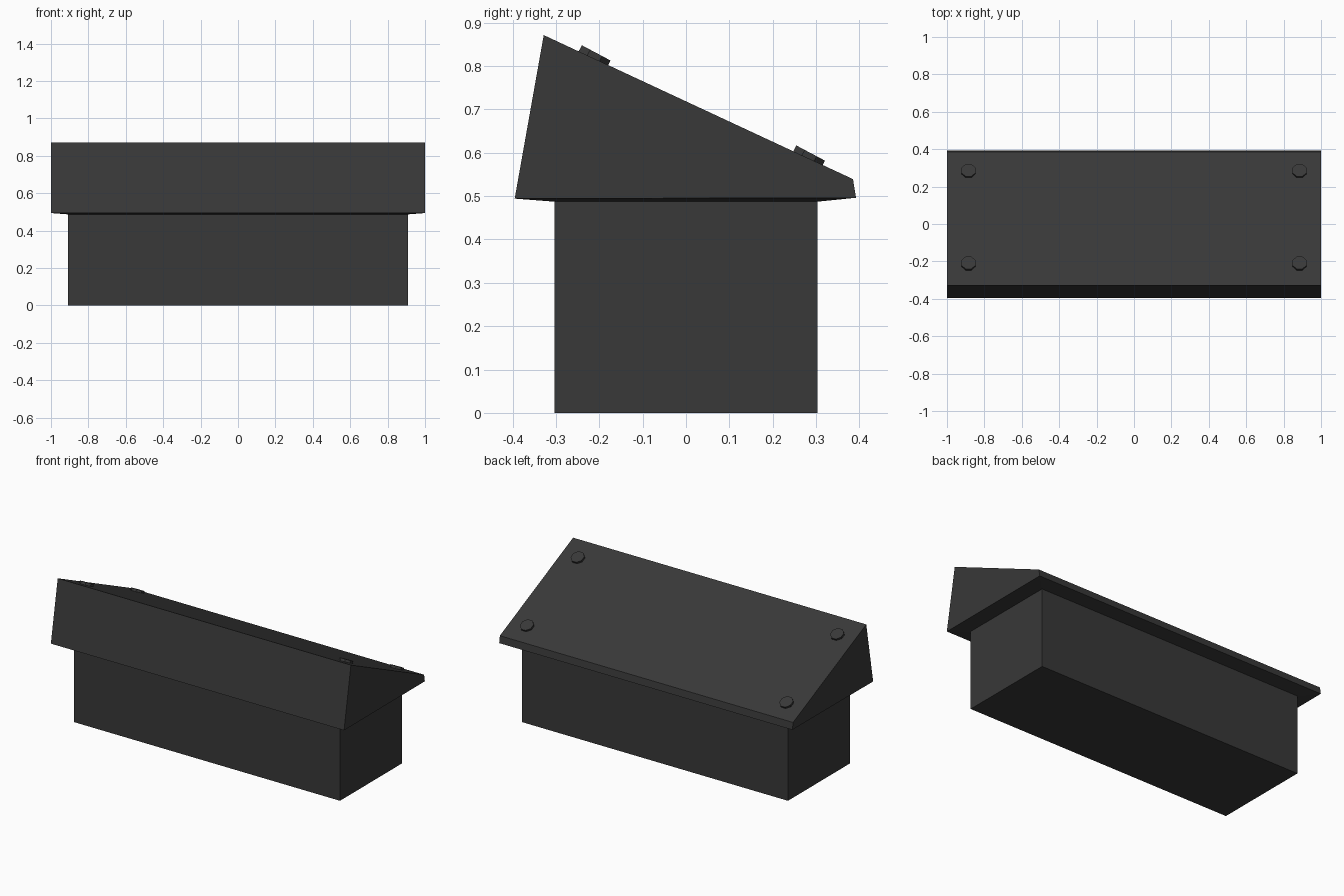
import bpy, bmesh, math
from mathutils import Matrix, Vector

if "Cube" in bpy.data.objects:
    bpy.data.objects.remove(bpy.data.objects["Cube"])

grey = bpy.data.materials.new("dark grey")
grey.diffuse_color = (0.04, 0.04, 0.04, 1)
grey.use_nodes = True
grey.node_tree.nodes["Principled BSDF"].inputs["Base Color"].default_value = grey.diffuse_color


def add_object(name, bm):
    bmesh.ops.recalc_face_normals(bm, faces=bm.faces)
    mesh = bpy.data.meshes.new(name)
    bm.to_mesh(mesh)
    bm.free()
    mesh.materials.append(grey)
    obj = bpy.data.objects.new(name, mesh)
    bpy.context.collection.objects.link(obj)
    return obj


def loft(name, sections):
    """Stack four-sided rings given as (half width, front y, front z, back y, back z)."""
    bm = bmesh.new()
    rings = [[bm.verts.new(p) for p in ((-w, fy, fz), (w, fy, fz), (w, by, bz), (-w, by, bz))]
             for w, fy, fz, by, bz in sections]
    for a, b in zip(rings, rings[1:]):
        for i in range(4):
            j = (i + 1) % 4
            bm.faces.new((a[i], a[j], b[j], b[i]))
    bm.faces.new(rings[0][::-1])
    bm.faces.new(rings[-1])
    return add_object(name, bm)


# Body box, flaring out into the overhanging wedge top
loft("console_body", [
    (0.908, -0.303, 0.0, 0.303, 0.0),
    (0.908, -0.303, 0.487, 0.303, 0.487),
    (1.0, -0.395, 0.494, 0.392, 0.496),
    (1.0, -0.328, 0.871, 0.385, 0.539),
])

# Octagonal bolts near the corners of the sloping panel
tilt = Matrix.Rotation(math.radians(-28), 4, 'X')
for y, z, row in ((-0.207, 0.830, "front"), (0.2875, 0.599, "back")):
    for x, side in ((-0.885, "left"), (0.885, "right")):
        bm = bmesh.new()
        bmesh.ops.create_cone(bm, cap_ends=True, segments=8, radius1=0.0405, radius2=0.0405, depth=0.04)
        # Turn flats to the axes, sink so the cap centre sits at the given point
        bmesh.ops.transform(bm, verts=bm.verts, matrix=Matrix.Translation((x, y, z)) @ tilt
                            @ Matrix.Translation((0, 0, -0.02)) @ Matrix.Rotation(math.pi / 8, 4, 'Z'))
        add_object(f"bolt_{row}_{side}", bm)
